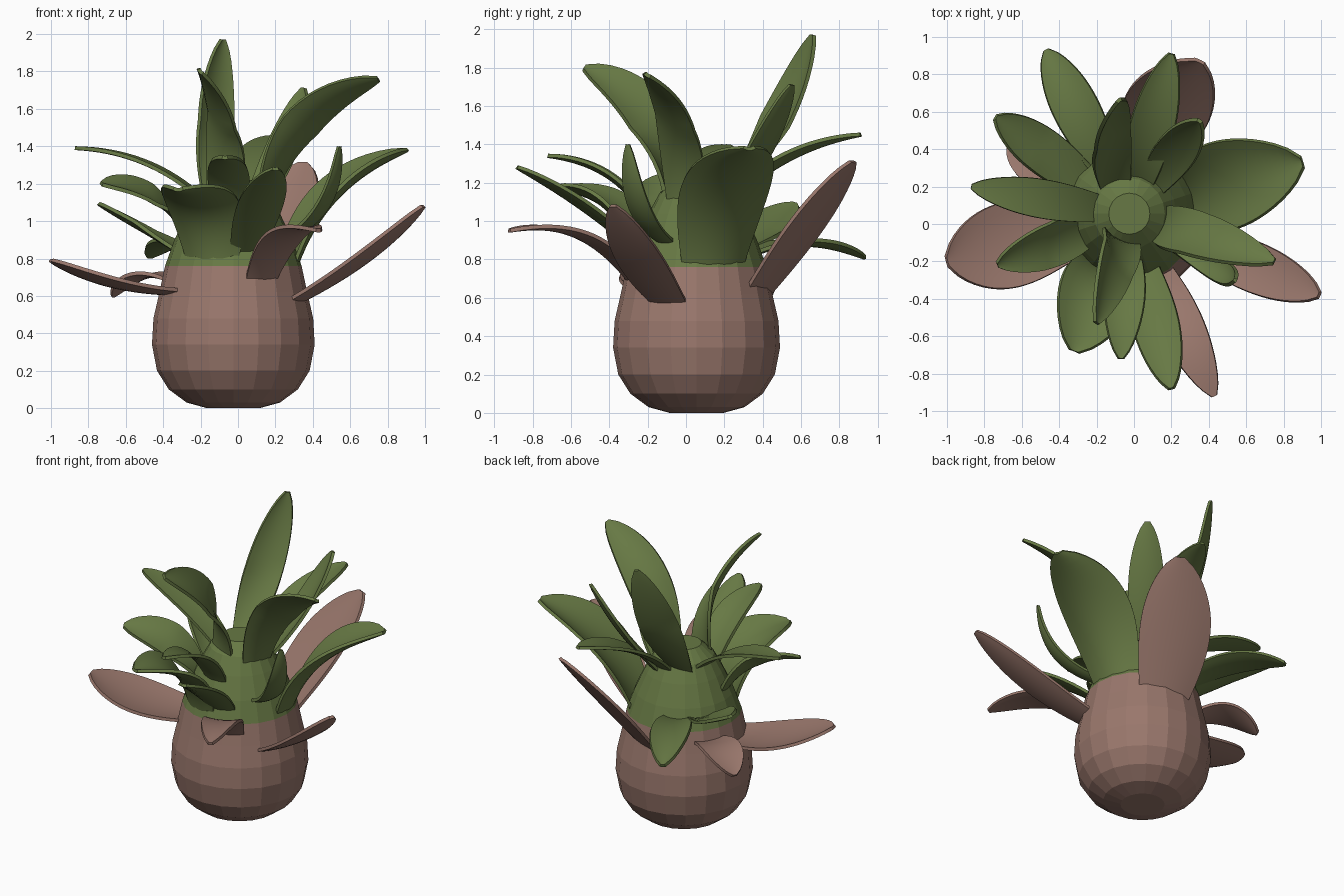
import bpy, math
from mathutils import Vector, Quaternion

if "Cube" in bpy.data.objects:
    bpy.data.objects.remove(bpy.data.objects["Cube"])


def material(name, rgb):
    m = bpy.data.materials.new(name)
    m.diffuse_color = (*rgb, 1)
    m.use_nodes = True
    m.node_tree.nodes["Principled BSDF"].inputs["Base Color"].default_value = m.diffuse_color
    return m


GREEN = material("leaf green", (0.135, 0.19, 0.058))
BROWN = material("bulb brown", (0.32, 0.185, 0.15))
AXIS = Vector((-.025, .055, 0))


def make_object(name, verts, faces, mats):
    me = bpy.data.meshes.new(name)
    me.from_pydata(verts, [], faces)
    for m in mats:
        me.materials.append(m)
    ob = bpy.data.objects.new(name, me)
    bpy.context.collection.objects.link(ob)
    return ob


# Bulb and green core: faceted lathe of (height, radius)
profile = [(0, .14), (.03, .25), (.1, .345), (.2, .408), (.34, .435), (.48, .427),
           (.62, .395), (.76, .365), (.9, .315), (1.04, .25), (1.15, .19), (1.22, .11)]
N = 20
verts = [AXIS + Vector((r * math.cos(math.tau * i / N), r * math.sin(math.tau * i / N), z))
         for z, r in profile for i in range(N)]
faces = [(k * N + i, k * N + (i + 1) % N, (k + 1) * N + (i + 1) % N, (k + 1) * N + i)
         for k in range(len(profile) - 1) for i in range(N)]
faces += [tuple(reversed(range(N))), tuple(range(len(verts) - N, len(verts)))]
bulb = make_object("bulb", verts, faces, [BROWN, GREEN])
for p in bulb.data.polygons:
    p.material_index = 1 if p.center.z > .76 else 0


def leaf(name, mat, base_z, tip, width, bow=0, roll=0, sway=0, cup=.1):
    """Blade growing from the core to tip; bow arches it up, sway bends it left."""
    t = Vector(tip)
    out = Vector((t.x - AXIS.x, t.y - AXIS.y, 0)).normalized()
    b = AXIS + out * (.32 - .5 * max(0, base_z - .76)) + Vector((0, 0, base_z))
    side_flat = Vector((-out.y, out.x, 0))
    b += side_flat * sway
    c = (b + t) / 2 + (t - b).normalized().cross(side_flat) * bow * 2 + side_flat * sway
    rows, cols = 18, 8
    verts = []
    for k in range(rows + 1):
        s = k / rows
        p = b * (1 - s) ** 2 + c * 2 * s * (1 - s) + t * s * s
        tan = ((c - b) * (1 - s) + (t - c) * s).normalized()
        side = Quaternion(tan, math.radians(roll) * min(1, s * 2)) @ side_flat
        up = tan.cross(side).normalized()
        w = width * (.68 + .34 * math.sin(math.pi * min(s / 1.1, 1)))
        w *= max(.16, (1 - s ** 4.5) ** .52)
        for j in range(cols + 1):
            u = 2 * j / cols - 1
            verts.append(p + side * (u * w / 2) + up * (cup * w * (u * u - .4)))
    n = cols + 1
    faces = [(k * n + j, (k + 1) * n + j, (k + 1) * n + j + 1, k * n + j + 1)
             for k in range(rows) for j in range(cols)]
    ob = make_object(name, verts, faces, [mat])
    mod = ob.modifiers.new("thickness", 'SOLIDIFY')
    mod.thickness, mod.offset = .02, 0
    bpy.ops.object.select_all(action='DESELECT')
    ob.select_set(True)
    bpy.context.view_layer.objects.active = ob
    bpy.ops.object.modifier_apply(modifier=mod.name)
    bpy.ops.object.shade_smooth_by_angle(angle=math.radians(40))


# Green leaves: base height, tip, width, bow, roll, sway, cup
green_leaves = [
    (.82, (-.47, .93, .81), .25, .07),
    (.82, (-.74, .57, 1.09), .25, 0, 15),
    (1.1, (-.87, .2, 1.39), .21, .07, 0, 0, .03),
    (.9, (-.73, -.22, 1.2), .26, .09, -28),
    (.77, (-.32, -.68, 1.17), .42, .14, 0, 0, .15),
    (.95, (-.07, -.72, 1.34), .22, .1),
    (1.1, (-.2, -.53, 1.8), .28, .15, -45),
    (.82, (.2, -.88, 1.28), .25, .03),
    (1.05, (.75, -.2, 1.76), .28, .15, -30),
    (.76, (.9, .33, 1.38), .48, .12, 0, 0, .15),
    (.88, (.54, -.3, 1.4), .13, -.12),
    (1.08, (.2, .91, 1.45), .24, .07),
    (1.1, (-.08, .66, 1.97), .24, -.05, 35, .06),
    (1.05, (.35, .55, 1.71), .22, -.03),
]
for i, args in enumerate(green_leaves):
    leaf(f"green_leaf_{i + 1}", GREEN, *args)

# Brown outer leaves
brown_leaves = [
    (.62, (-1, -.2, .79), .46, -.04),
    (.66, (-.67, .42, .6), .26, .08),
    (.6, (.35, .87, 1.31), .46, 0, 0, .05),
    (.55, (.99, -.38, 1.08), .27, -.04),
    (.64, (.43, -.92, .95), .24, .13),
]
for i, args in enumerate(brown_leaves):
    leaf(f"brown_leaf_{i + 1}", BROWN, *args, cup=.06)
